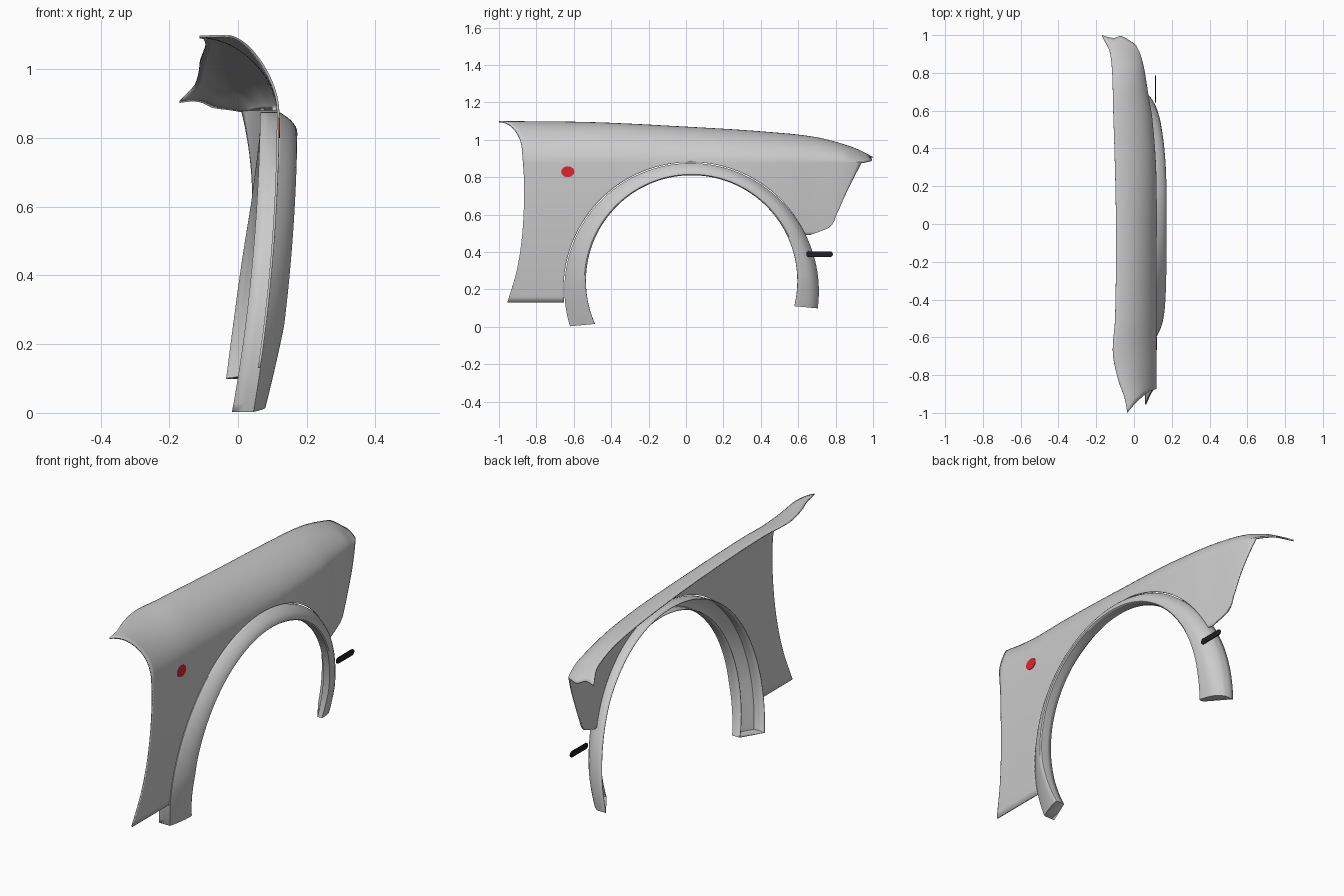
import bpy, bmesh
from math import sin, cos, pi, radians

if "Cube" in bpy.data.objects:
    bpy.data.objects.remove(bpy.data.objects["Cube"])


def curve(pts, t):
    # smooth (Catmull-style Hermite) lookup through sorted points
    n = len(pts)
    if t <= pts[0][0]:
        return pts[0][1]
    if t >= pts[-1][0]:
        return pts[-1][1]
    slope = lambda i: ((pts[min(i + 1, n - 1)][1] - pts[max(i - 1, 0)][1]) /
                       (pts[min(i + 1, n - 1)][0] - pts[max(i - 1, 0)][0]))
    i = max(k for k in range(n - 1) if pts[k][0] <= t)
    (a, p), (b, q) = pts[i], pts[i + 1]
    d = b - a
    s = (t - a) / d
    return (p * (2*s**3 - 3*s*s + 1) + q * (3*s*s - 2*s**3) +
            slope(i) * d * (s**3 - 2*s*s + s) + slope(i + 1) * d * (s**3 - s*s))


# Guide curves along the length: shoulder x, inner edge x, crown height
SHOULDER = [(-1, .12), (0, .12), (.3, .117), (.55, .098), (.68, .077), (.85, .048), (.94, .015), (1, -.03)]
INNER = [(-1, -.035), (-.92, -.05), (-.82, -.085), (-.68, -.112), (-.5, -.1), (0, -.095),
         (.6, -.11), (.9, -.125), (1, -.17)]
CROWN = [(-1, 1.10), (-.5, 1.094), (0, 1.07), (.4, 1.045), (.7, 1.013), (.9, .957), (1, .908)]
# End edges of the panel
REAR_LOW = [(.13, -.955), (.3, -.905), (.5, -.875), (.75, -.865), (.88, -.872)]
FRONT_LOW = [(.49, .66), (.53, .765), (.6, .805), (.7, .85), (.88, .94)]
REAR_UP = [(0, -.872), (.35, -.885), (.7, -.935), (1, -1.0)]
FRONT_UP = [(0, .94), (.25, .972), (.45, .995), (.75, .985), (1, 1.0)]
SHOULDER_Z = .88
MID, CZ, R = .025, .2, .68


def side_x(y, z):
    return curve(SHOULDER, y) - .055 * (max(0, SHOULDER_Z - z) / .75) ** 2


def crown_point(y, w):
    a = w * pi / 2
    xs, xi = curve(SHOULDER, y), curve(INNER, y)
    flat = 1 + 1.2 * min(1, max(0, (y - .85) / .15))
    return (xs + (xi - xs) * max(0, 1 - cos(a)) ** .87,
            y, SHOULDER_Z + (curve(CROWN, y) - SHOULDER_Z) * max(0, sin(a)) ** flat)


def finish(name, bm, angle=40):
    me = bpy.data.meshes.new(name)
    bm.to_mesh(me)
    bm.free()
    ob = bpy.data.objects.new(name, me)
    bpy.context.collection.objects.link(ob)
    bpy.ops.object.select_all(action='DESELECT')
    ob.select_set(True)
    bpy.context.view_layer.objects.active = ob
    bpy.ops.object.shade_smooth_by_angle(angle=radians(angle))
    return ob


def add_grid(bm, rows):
    vs = [[bm.verts.new(p) for p in row] for row in rows]
    for a, b in zip(vs, vs[1:]):
        for i in range(len(a) - 1):
            bm.faces.new((a[i], a[i + 1], b[i + 1], b[i]))
    return vs


def shell(name, bm, thick):
    # face the sheet outward (+x), then thicken it inward
    bmesh.ops.remove_doubles(bm, verts=bm.verts, dist=.0003)
    bmesh.ops.recalc_face_normals(bm, faces=bm.faces)
    if sum(f.normal.x * f.calc_area() for f in bm.faces) < 0:
        bmesh.ops.reverse_faces(bm, faces=bm.faces)
    mod = finish(name, bm).modifiers.new("thickness", 'SOLIDIFY')
    mod.thickness = thick
    mod.offset = -1


# Fender panel: rear and front halves meeting above the wheel arch
bm = bmesh.new()
COLS, UP, LOW = 40, 16, 36
for sign, up, low, end in ((-1, REAR_UP, REAR_LOW, -5.9), (1, FRONT_UP, FRONT_LOW, 25.2)):
    rows = []
    for j in range(UP):
        w = 1 - j / UP
        y1 = curve(up, w)
        rows.append([crown_point(MID + (y1 - MID) * i / COLS, w) for i in range(COLS + 1)])
    for j in range(LOW + 1):
        a = radians(90 + (end - 90) * j / LOW)
        z = CZ + R * sin(a)
        y0, y1 = MID + sign * R * cos(a), curve(low, z)
        ys = [y0 + (y1 - y0) * i / COLS for i in range(COLS + 1)]
        rows.append([(side_x(y, z), y, z) for y in ys])
    add_grid(bm, rows)
shell("fender_panel", bm, .007)

# Wheel arch flare: channel open at the back, with outer wall, swollen face and inner lip
bm = bmesh.new()
rings, N = [], 96
for j in range(N + 1):
    f = j / N
    ao, ai = radians(197 - 205.5 * f), radians(204 - 217.8 * f)
    r_out = .675 + .012 * max(0, f - .7) / .3
    power = 1.7 + 4 * f ** 3                       # face gets fuller toward the front leg
    section = [(-.062 + .014 * f, 1), (-.03, 1), (0, 1)]
    section += [(.053 * (1 - t ** power), t) for t in (.95, .88, .78, .65, .5, .35, .2, .08)]
    section += [(.048, .01), (.04, 0), (.01 + .01 * f, 0), (-.015 + .03 * f, .01)]
    ring = []
    for dx, t in section:
        y = (MID + r_out * cos(ao)) * t + (.03 + .565 * cos(ai)) * (1 - t)
        z = (CZ + r_out * sin(ao)) * t + (.245 + .565 * sin(ai)) * (1 - t)
        swell = min(1, .6 + 1.6 * max(z, 0)) if dx > 0 else 1
        ring.append((side_x(y, z) + dx * swell, y, z))
    rings.append(ring)
vs = add_grid(bm, rings)
bm.faces.new(vs[0])
bm.faces.new(vs[-1])
shell("arch_flare", bm, .004)


def plate(name, outline, x, thick, color):
    # flat plate facing +x, with its own colour
    bm = bmesh.new()
    face = bm.faces.new([bm.verts.new((x, y, z)) for y, z in outline])
    ext = bmesh.ops.extrude_face_region(bm, geom=[face])
    bmesh.ops.translate(bm, vec=(thick, 0, 0),
                        verts=[v for v in ext['geom'] if isinstance(v, bmesh.types.BMVert)])
    bmesh.ops.recalc_face_normals(bm, faces=bm.faces)
    ob = finish(name, bm)
    mat = bpy.data.materials.new(name + "_color")
    mat.diffuse_color = color
    mat.use_nodes = True
    mat.node_tree.nodes["Principled BSDF"].inputs["Base Color"].default_value = mat.diffuse_color
    ob.data.materials.append(mat)


ang = [2 * pi * i / 32 for i in range(32)]
# Red side marker disc
plate("side_marker", [(-.632 + .035 * cos(a), .829 + .029 * sin(a)) for a in ang],
      .115, .007, (.7, .02, .03, 1))
# Black rounded bar ahead of the wheel arch
plate("front_bar", [((.77 if cos(a) > 0 else .658) + .015 * cos(a), .388 + .015 * sin(a)) for a in ang],
      .110, .006, (.015, .015, .018, 1))
